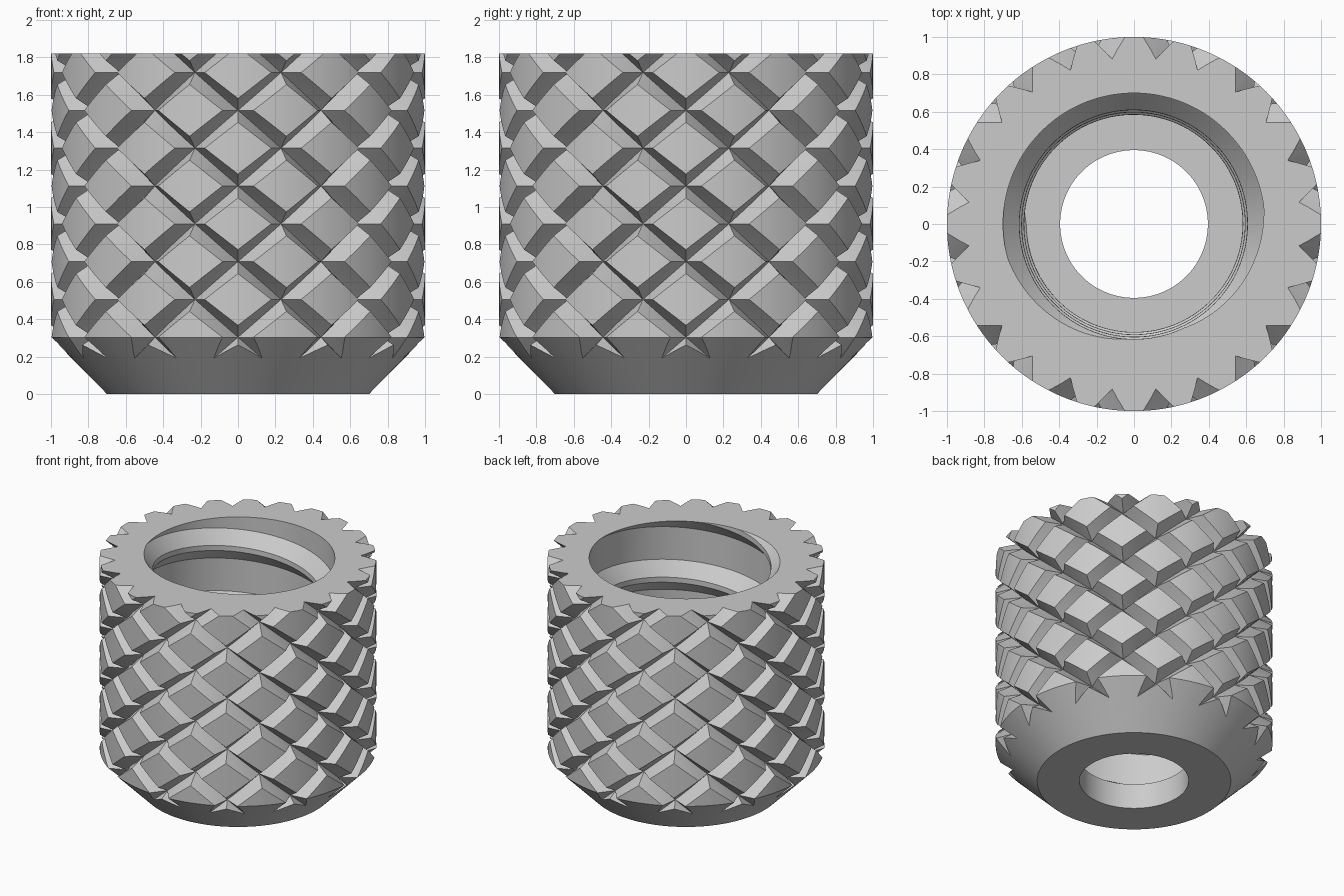
import bpy, bmesh
from math import radians, cos, sin, pi, hypot

if "Cube" in bpy.data.objects:
    bpy.data.objects.remove(bpy.data.objects["Cube"])

HEIGHT = 1.82
FLOOR = 0.2            # thickness of the base inside
HOLE = 0.395           # radius of the hole in the base
BORE = 0.7             # radius of the threaded bore and of the base
STARTS = 12            # grooves in each direction
ROW = 0.2022           # height between rows of groove crossings
SHOULDER = 0.304       # top of the chamfer, level with a row of crossings
GROOVE_R = 0.889       # radius at the bottom of the grooves
HALF = 4.75            # half width of a groove in degrees
PITCH = 0.5            # inner thread pitch

grey = bpy.data.materials.new("plain_grey")
grey.use_nodes = True
grey.diffuse_color = (0.6, 0.6, 0.6, 1)
grey.node_tree.nodes["Principled BSDF"].inputs["Base Color"].default_value = (0.6, 0.6, 0.6, 1)

bm = bmesh.new()


def polar(r, angle, z):
    return bm.verts.new((r * cos(angle), r * sin(angle), z))


def trim(z, up):
    bmesh.ops.bisect_plane(bm, geom=bm.verts[:] + bm.edges[:] + bm.faces[:], dist=1e-5,
                           plane_co=(0, 0, z), plane_no=(0, 0, up), clear_outer=True)


def cap(z):
    rim = [e for e in bm.edges if e.is_boundary and all(abs(v.co.z - z) < 1e-4 for v in e.verts)]
    bmesh.ops.triangle_fill(bm, edges=rim, use_beauty=True, normal=(0, 0, 1))


def add_thread(per_turn=120, turns=6):
    # helical sweep of one thread profile, with crests narrowing downward
    profile = [(-PITCH, BORE), (-0.24, BORE), (-0.14, 0.6), (-0.1, 0.6), (0, BORE)]
    rows = []
    for s in range(per_turn * turns + 1):
        base = HEIGHT + PITCH * (s / per_turn - 195 / 360 - turns + 2)
        row = []
        for dz, r in profile:
            z = base + dz
            if r < BORE:
                r += 0.016 - 0.025 * (HEIGHT - z)
            row.append(polar(r, 2 * pi * s / per_turn, z))
        rows.append(row)
    for p, q in zip(rows, rows[1:]):
        for i in range(len(profile) - 1):
            bm.faces.new((p[i], q[i], q[i + 1], p[i + 1]))
    bmesh.ops.remove_doubles(bm, verts=bm.verts, dist=0.0005)


def add_hole_wall(segments=120):
    low, high = [[polar(HOLE, 2 * pi * i / segments, z) for i in range(segments)] for z in (0, FLOOR)]
    for i in range(segments):
        bm.faces.new((low[i - 1], low[i], high[i], high[i - 1]))


def groove_radius(angle):
    # V profile repeated around the sleeve
    step = 360 / STARTS
    off = min(angle % step, step - angle % step)
    return GROOVE_R + (1 - GROOVE_R) * min(off / HALF, 1)


def add_knurl(cuts=6):
    # lattice along both helix directions; the deeper groove wins at each point
    step = 360 / STARTS
    marks = [0] + [HALF + (step - 2 * HALF) * k / cuts for k in range(cuts + 1)] + [step]
    last = len(marks) - 2
    for n in range(STARTS):
        for d in range(-2, 9):
            grid = []
            for mu in marks:
                line = []
                for mv in marks:
                    u, v = n * step + mu, (n - d) * step + mv
                    r = min(groove_radius(round(mu, 6)), groove_radius(round(mv, 6)))
                    line.append(polar(r, radians((u + v) / 2), SHOULDER + ROW * (u - v) / step))
                grid.append(line)
            for i in range(last + 1):
                for j in range(last + 1):
                    a, b = grid[i][j], grid[i + 1][j]
                    c, e = grid[i + 1][j + 1], grid[i][j + 1]
                    # crease the crossings from the groove bottom to the diamond corner
                    if i == j and i in (0, last):
                        bm.faces.new((a, b, c))
                        bm.faces.new((a, c, e))
                    else:
                        bm.faces.new((a, b, e))
                        bm.faces.new((b, c, e))
    bmesh.ops.remove_doubles(bm, verts=bm.verts, dist=0.0001)


def cone_radius(z):
    return BORE + (1 - BORE) * z / SHOULDER


def cut_chamfer():
    # split the surface along the cone, then pull everything outside onto it
    outside = {v: hypot(v.co.x, v.co.y) - cone_radius(v.co.z) for v in bm.verts}
    on_cone = {v for v, f in outside.items() if abs(f) < 1e-4}
    for edge in bm.edges[:]:
        a, b = edge.verts
        if a not in on_cone and b not in on_cone and outside[a] * outside[b] < 0:
            share = outside[a] / (outside[a] - outside[b])
            on_cone.add(bmesh.utils.edge_split(edge, a, share)[1])
    for face in bm.faces[:]:
        ends = [v for v in face.verts if v in on_cone]
        if len(ends) == 2 and not any(set(e.verts) == set(ends) for e in face.edges):
            bmesh.utils.face_split(face, ends[0], ends[1])
    for v in bm.verts:
        if v in on_cone or outside[v] > 0:
            scale = cone_radius(v.co.z) / hypot(v.co.x, v.co.y)
            v.co.x *= scale
            v.co.y *= scale


# Threaded bore, floor and base hole
add_thread()
trim(FLOOR, -1)
add_hole_wall()
cap(FLOOR)

# Knurled outside with chamfered foot
add_knurl()
cut_chamfer()
trim(HEIGHT, 1)
trim(0, -1)

# Flat top rim and underside
cap(HEIGHT)
cap(0)

bmesh.ops.remove_doubles(bm, verts=bm.verts, dist=0.00001)
bmesh.ops.recalc_face_normals(bm, faces=bm.faces)
mesh = bpy.data.meshes.new("knurled_sleeve")
bm.to_mesh(mesh)
bm.free()
mesh.materials.append(grey)
sleeve = bpy.data.objects.new("knurled_sleeve", mesh)
bpy.context.collection.objects.link(sleeve)

bpy.ops.object.select_all(action='DESELECT')
bpy.context.view_layer.objects.active = sleeve
sleeve.select_set(True)
bpy.ops.object.shade_smooth_by_angle(angle=radians(25))
